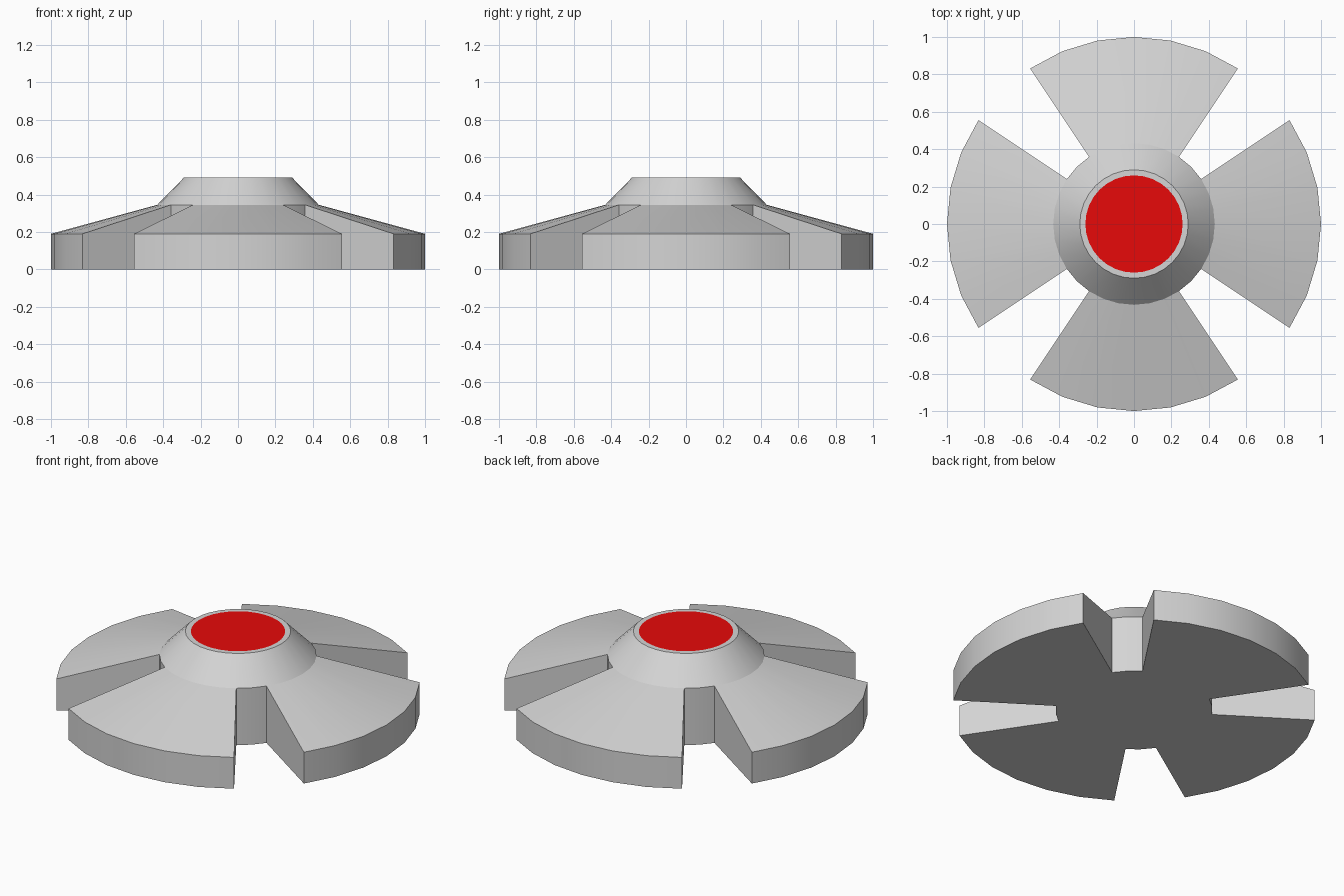
import bpy, bmesh, math

if "Cube" in bpy.data.objects:
    bpy.data.objects.remove(bpy.data.objects["Cube"])

N = 32  # sides of the turned shape


def material(name, rgb):
    m = bpy.data.materials.new(name)
    m.diffuse_color = (*rgb, 1)
    m.use_nodes = True
    m.node_tree.nodes["Principled BSDF"].inputs["Base Color"].default_value = m.diffuse_color
    return m


grey = material("light grey", (0.66, 0.66, 0.66))
red = material("red", (0.8, 0.003, 0.003))

bm = bmesh.new()


def ring(r, z):
    return [bm.verts.new((r * math.cos(2 * math.pi * i / N),
                          r * math.sin(2 * math.pi * i / N), z)) for i in range(N)]


# Hub rings, then blade rim rings
hub_low, hub_mid, hub_top = ring(0.432, 0), ring(0.432, 0.345), ring(0.29, 0.49)
cap_edge = ring(0.26, 0.49)
rim_low, rim_top = ring(1, 0), ring(1, 0.19)


def strip(lower, upper, i):
    j = (i + 1) % N
    bm.faces.new((lower[i], lower[j], upper[j], upper[i]))


for i in range(N):
    strip(hub_mid, hub_top, i)       # sloped collar
    strip(hub_top, cap_edge, i)      # flat lip
    if i % 8 in (3, 4):
        strip(hub_low, hub_mid, i)   # back wall of a notch
    else:
        strip(rim_top, hub_mid, i)   # blade slope
        strip(rim_low, rim_top, i)   # blade rim
        strip(hub_low, rim_low, i)   # blade underside

# Side walls of the blades
for i in range(N):
    if i % 8 in (3, 5):
        bm.faces.new((hub_low[i], rim_low[i], rim_top[i], hub_mid[i]))

# Red cap and hub underside
bm.faces.new(cap_edge).material_index = 1
bm.faces.new(hub_low[::-1])

bmesh.ops.delete(bm, geom=[v for v in bm.verts if not v.link_faces], context='VERTS')
bmesh.ops.recalc_face_normals(bm, faces=bm.faces)
mesh = bpy.data.meshes.new("four_blade_disc")
bm.to_mesh(mesh)
bm.free()
mesh.materials.append(grey)
mesh.materials.append(red)
body = bpy.data.objects.new("four_blade_disc", mesh)
bpy.context.collection.objects.link(body)

bpy.context.view_layer.objects.active = body
body.select_set(True)
bpy.ops.object.shade_smooth_by_angle(angle=math.radians(25))
